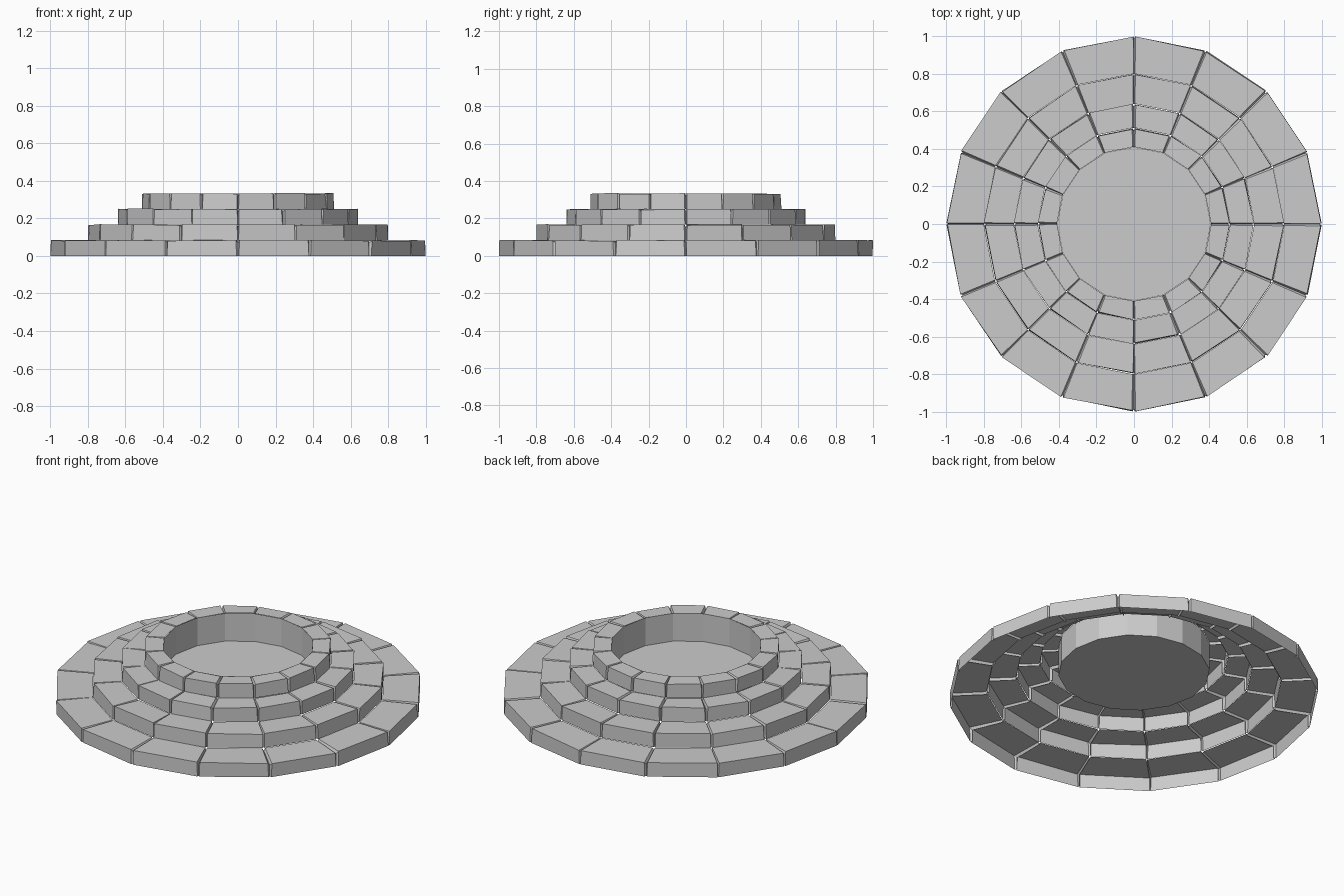
import bpy, bmesh, random
from math import cos, sin, pi

if "Cube" in bpy.data.objects:
    bpy.data.objects.remove(bpy.data.objects["Cube"])

random.seed(4)
N = 16
RADII = [1.0, 0.80, 0.64, 0.512, 0.41]
STEP = 0.083
GAP = 0.005      # half width of the joint between stones
GROOVE = 0.014   # depth of the joint


def make(name, build):
    bm = bmesh.new()
    build(bm)
    mesh = bpy.data.meshes.new(name)
    bm.to_mesh(mesh)
    bm.free()
    obj = bpy.data.objects.new(name, mesh)
    bpy.context.collection.objects.link(obj)


def jit(a):
    return random.uniform(-a, a)


def point(bm, r, ang, z, side=0.0):
    # point at a radius and angle, shifted sideways along the tangent
    return bm.verts.new((r * cos(ang) - side * sin(ang),
                         r * sin(ang) + side * cos(ang), z))


def tier(i):
    r0, r1 = RADII[i], RADII[i + 1]
    z0, z1 = i * STEP, (i + 1) * STEP

    def build(bm):
        edges = []
        for k in range(N):
            # each stone: outer wall and top, open underneath
            rows = []
            for ang, s in ((2 * pi * k / N, 1), (2 * pi * (k + 1) / N, -1)):
                side = s * (GAP + jit(0.003))
                rows.append([
                    point(bm, r0 - random.uniform(0, 0.004), ang, z0, side),
                    point(bm, r0 - random.uniform(0, 0.008), ang,
                          z1 + jit(0.003), side + s * random.uniform(0, 0.004)),
                    point(bm, r1, ang, z1 + jit(0.002), side)])
            a, b = rows
            bm.faces.new((a[0], b[0], b[1], a[1]))
            bm.faces.new((a[1], b[1], b[2], a[2]))
            edges.append(rows)
        for k in range(N):
            # sunken joint between neighbouring stones
            ang = 2 * pi * k / N
            left, right = edges[k - 1][1], edges[k][0]
            mid = [point(bm, r0 - GROOVE, ang, z0),
                   point(bm, r0 - GROOVE, ang, z1 - GROOVE),
                   point(bm, r1, ang, z1 - GROOVE)]
            for j in (0, 1):
                bm.faces.new((left[j], mid[j], mid[j + 1], left[j + 1]))
                bm.faces.new((mid[j], right[j], right[j + 1], mid[j + 1]))
    return build


def basin(bm):
    # inner wall and flat floor
    r = RADII[-1]
    top = [point(bm, r, 2 * pi * k / N, 4 * STEP) for k in range(N)]
    low = [point(bm, r, 2 * pi * k / N, 2 * STEP) for k in range(N)]
    for k in range(N):
        bm.faces.new((top[k - 1], top[k], low[k], low[k - 1]))
    bm.faces.new(low)


for i in range(4):
    make(f"stone_tier_{i + 1}", tier(i))
make("basin", basin)
